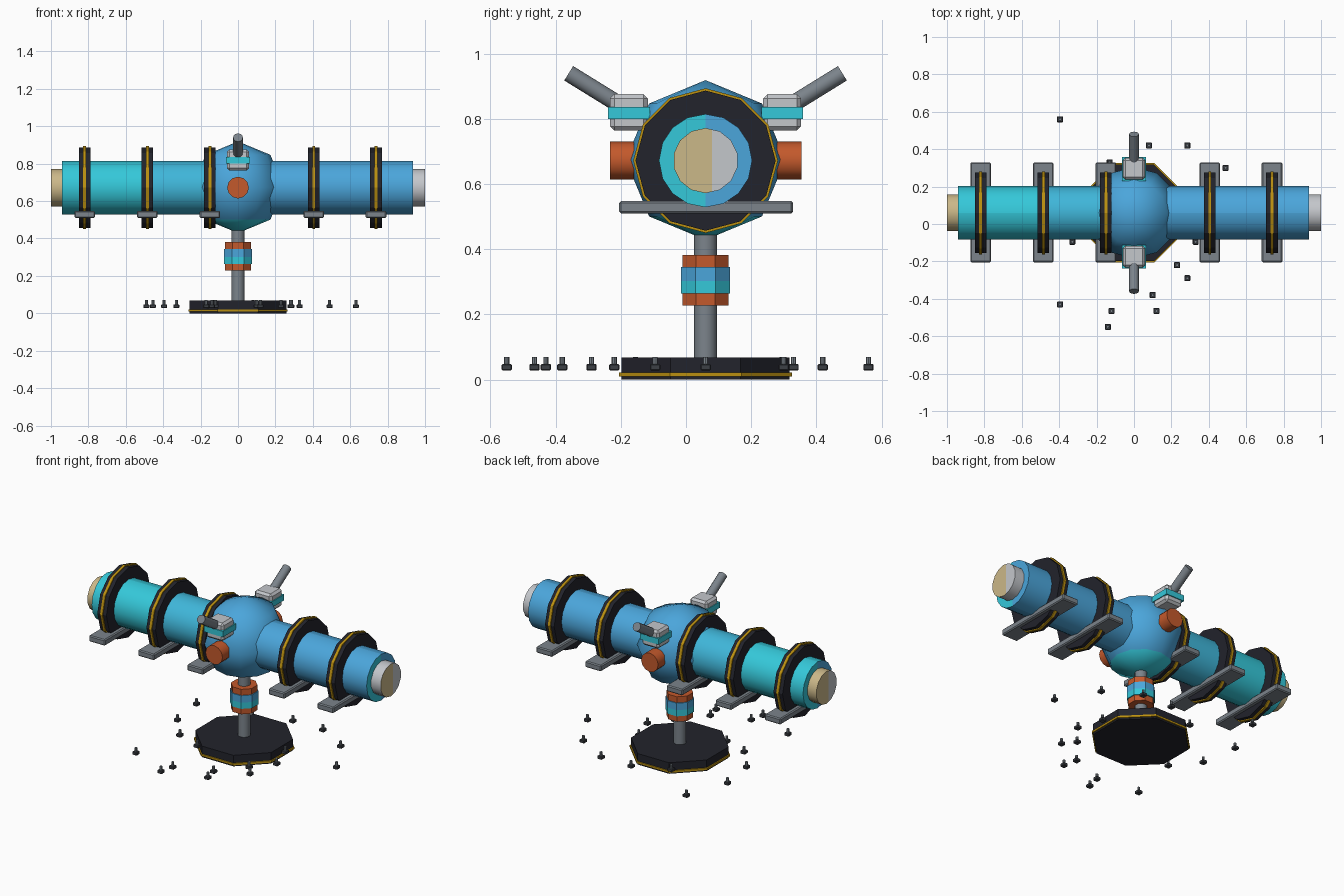
import bpy, bmesh, math
from mathutils import Vector, Matrix

if "Cube" in bpy.data.objects:
    bpy.data.objects.remove(bpy.data.objects["Cube"])

CY, CZ = 0.06, 0.672          # long axis of the machine


def mat(name, r, g, b):
    m = bpy.data.materials.new(name)
    m.diffuse_color = (r, g, b, 1)
    m.use_nodes = True
    m.node_tree.nodes["Principled BSDF"].inputs["Base Color"].default_value = m.diffuse_color
    return m


CYAN = mat("cyan", 0.035, 0.58, 0.70)
MID = mat("cyan_blue", 0.05, 0.47, 0.70)
BLUE = mat("blue", 0.07, 0.38, 0.71)
DARK = mat("black_rubber", 0.016, 0.017, 0.025)
GOLD = mat("gold", 0.50, 0.28, 0.005)
GRAY = mat("steel_gray", 0.20, 0.23, 0.26)
LIGHT = mat("light_gray", 0.55, 0.57, 0.60)
TAN = mat("tan", 0.60, 0.48, 0.25)
ORANGE = mat("orange", 0.55, 0.10, 0.025)
BOLT = mat("dark_steel", 0.045, 0.05, 0.06)


def finish(bm, name, mats, rule=None, smooth=None):
    """Turn a bmesh into an object; rule picks a material index per face."""
    bm.normal_update()
    if rule:
        for f in bm.faces:
            f.material_index = rule(f)
    me = bpy.data.meshes.new(name)
    bm.to_mesh(me)
    bm.free()
    ob = bpy.data.objects.new(name, me)
    bpy.context.collection.objects.link(ob)
    for m in mats:
        me.materials.append(m)
    if smooth:
        bpy.context.view_layer.objects.active = ob
        ob.select_set(True)
        bpy.ops.object.shade_smooth_by_angle(angle=math.radians(smooth))
        ob.select_set(False)
    return ob


def prism(name, p, q, r, n, mats, spin=0.0, rule=None, smooth=None, cut_y=None):
    """n-sided cylinder from point p to point q."""
    p, q = Vector(p), Vector(q)
    d = q - p
    rot = d.to_track_quat('Z', 'Y').to_matrix().to_4x4()
    m = Matrix.Translation((p + q) / 2) @ rot @ Matrix.Rotation(spin, 4, 'Z')
    bm = bmesh.new()
    bmesh.ops.create_cone(bm, cap_ends=True, segments=n, radius1=r, radius2=r,
                          depth=d.length, matrix=m)
    if cut_y is not None:
        bmesh.ops.bisect_plane(bm, geom=bm.verts[:] + bm.edges[:] + bm.faces[:],
                               plane_co=(0, cut_y, 0), plane_no=(0, 1, 0))
    return finish(bm, name, mats, rule, smooth)


def box(name, center, size, m, bevel=0.0):
    bm = bmesh.new()
    bmesh.ops.create_cube(bm, size=1, matrix=Matrix.Translation(center)
                          @ Matrix.Diagonal((*size, 1)))
    if bevel:
        bmesh.ops.bevel(bm, geom=bm.edges[:], offset=bevel, segments=1, affect='EDGES')
    return finish(bm, name, [m])


def octo(name, z0, z1, apothem, m):
    return prism(name, (0, CY, z0), (0, CY, z1), apothem / math.cos(math.pi / 8), 8,
                 m, spin=math.pi / 8)


# Long body tube in coloured sections
prism("tube_left_end", (-0.94, CY, CZ), (-0.485, CY, CZ), 0.143, 16, [CYAN, BLUE],
      rule=lambda f: int(f.normal.x < -0.9 and f.calc_center_median().y < CY),
      smooth=35, cut_y=CY)
prism("tube_left_inner", (-0.485, CY, CZ), (-0.15, CY, CZ), 0.143, 16, [MID], smooth=35)
prism("tube_right", (-0.15, CY, CZ), (0.935, CY, CZ), 0.143, 16, [BLUE, CYAN],
      rule=lambda f: int(f.normal.x > 0.9 and f.calc_center_median().y < CY),
      smooth=35, cut_y=CY)

# End plugs, each face split in two tones
for side, name, mats in ((-1, "left_end_plug", [TAN, LIGHT]), (1, "right_end_plug", [LIGHT, TAN])):
    def plug_rule(f, s=side):
        if f.normal.x * s < 0.9:
            return 0
        dy = (f.calc_center_median().y - CY) * s
        gray = dy > 0.02
        return int(gray) if s < 0 else int(not gray)
    prism(name, (side * 0.90, CY, CZ), (side * 1.0, CY, CZ), 0.1, 14, mats,
          rule=plug_rule, smooth=35, cut_y=CY + side * 0.02)

# Central ball, lower part cyan
bm = bmesh.new()
bmesh.ops.create_uvsphere(bm, u_segments=12, v_segments=4, radius=0.245,
                          matrix=Matrix.Translation((0, CY, CZ + 0.002)))
finish(bm, "central_ball", [BLUE, CYAN],
       rule=lambda f: int(f.calc_center_median().z < CZ - 0.12), smooth=80)

# Rubber rings with gold bands, and a clamp bar under each
for i, x in enumerate((-0.82, -0.485, -0.15, 0.405, 0.738)):
    prism(f"ring_{i}", (x - 0.031, CY, CZ), (x + 0.031, CY, CZ), 0.215, 12, [DARK])
    prism(f"ring_band_{i}", (x - 0.008, CY, CZ), (x + 0.008, CY, CZ), 0.222, 12, [GOLD])
    box(f"clamp_bar_{i}", (x, CY + 0.002, 0.529), (0.11, 0.534, 0.038), GRAY, 0.006)

# Stand: base plate, gold trim, column and collar
octo("base_plate", 0.0, 0.068, 0.258, [DARK])
octo("base_trim", 0.009, 0.021, 0.265, [GOLD])
prism("column", (0, CY, 0.06), (0, CY, 0.47), 0.035, 16, [GRAY], smooth=35)
octo("collar", 0.228, 0.382, 0.070, [ORANGE])
octo("collar_band_lower", 0.264, 0.302, 0.0755, [CYAN])
octo("collar_band_upper", 0.302, 0.345, 0.0755, [BLUE])

# Side knobs, handle blocks and handles, mirrored front and back
for s, side in ((-1, "front"), (1, "back")):
    prism(f"{side}_knob", (0, CY + s * 0.22, CZ), (0, CY + s * 0.294, CZ), 0.058, 12,
          [ORANGE], smooth=35)
    y = CY + s * 0.235
    box(f"{side}_block", (0, y, 0.82), (0.118, 0.116, 0.112), LIGHT, 0.013)
    box(f"{side}_block_band", (0, y, 0.818), (0.128, 0.128, 0.036), CYAN)
    prism(f"{side}_handle", (0, CY + s * 0.25, 0.835), (0, CY + s * 0.42, 0.94), 0.026, 12,
          [GRAY], smooth=35)

# Loose bolts scattered around the base
BOLTS = ((-0.395, 0.56), (0.08, 0.42), (0.285, 0.42), (0.49, 0.30), (-0.33, -0.095),
         (0.33, -0.095), (0.23, -0.22), (0.285, -0.29), (0.10, -0.38), (-0.395, -0.43),
         (-0.12, -0.465), (0.12, -0.465), (-0.14, -0.55), (0.63, 0.06), (-0.49, 0.295),
         (-0.455, 0.06), (-0.13, 0.33), (0.28, 0.06), (-0.17, -0.155))
for i, (x, y) in enumerate(BOLTS):
    box(f"bolt_head_{i}", (x, y, 0.038), (0.032, 0.032, 0.019), BOLT, 0.003)
    prism(f"bolt_stem_{i}", (x, y, 0.045), (x, y, 0.07), 0.008, 8, [GRAY])
